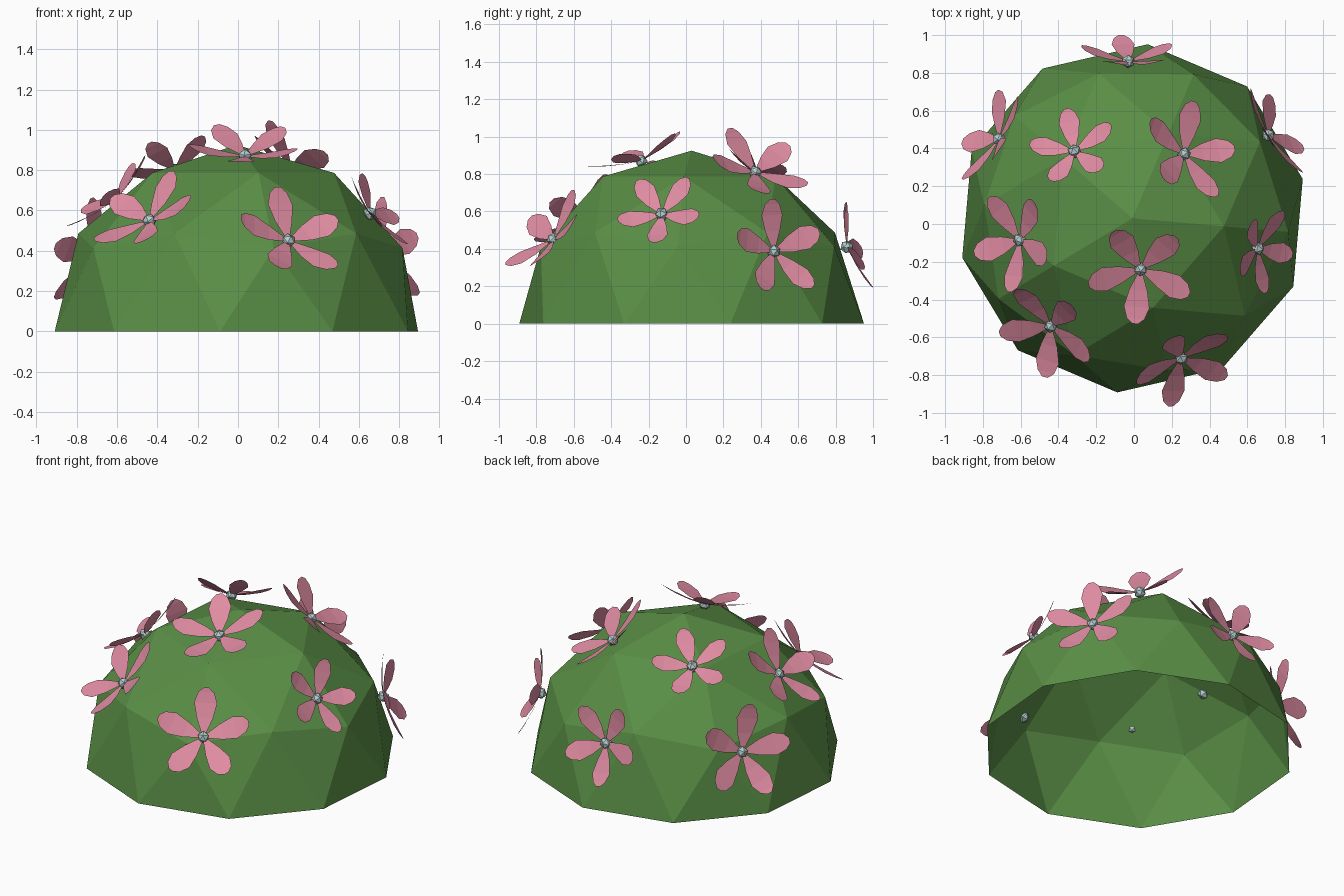
import bpy, bmesh, math
from mathutils import Vector, Matrix

if "Cube" in bpy.data.objects:
    bpy.data.objects.remove(bpy.data.objects["Cube"])


def material(name, rgb):
    m = bpy.data.materials.new(name)
    m.diffuse_color = (*rgb, 1)
    m.use_nodes = True
    m.node_tree.nodes["Principled BSDF"].inputs["Base Color"].default_value = m.diffuse_color
    return m


GREEN = material("leaf green", (0.10, 0.27, 0.06))
PINK = material("petal pink", (0.74, 0.26, 0.36))
PALE = material("pale blue grey", (0.45, 0.62, 0.61))


def add_object(name, bm, mats):
    me = bpy.data.meshes.new(name)
    bm.to_mesh(me)
    bm.free()
    for m in mats:
        me.materials.append(m)
    ob = bpy.data.objects.new(name, me)
    bpy.context.collection.objects.link(ob)
    return ob


# Bush: open upper half of a low-poly icosphere
bm = bmesh.new()
bmesh.ops.create_icosphere(bm, subdivisions=2, radius=0.925)
bmesh.ops.delete(bm, geom=[v for v in bm.verts if v.co.z < -0.01], context='VERTS')
bush = add_object("bush_dome", bm, [GREEN])
bush.location = (-0.008, 0.03, 0)
bush.rotation_euler.z = math.radians(-5)

# Petal outline: (distance from centre, half width, rise), in petal lengths
PETAL = [(0.06, 0.04, 0.01), (0.38, 0.165, 0.07), (0.68, 0.235, 0.15),
         (0.88, 0.165, 0.22), (0.97, 0.055, 0.26)]


def flower(name, centre, normal, first_petal, length):
    z = Vector(normal).normalized()
    p = Vector(first_petal)
    x = (p - z * p.dot(z)).normalized()
    y = z.cross(x)
    bm = bmesh.new()
    # five cupped petals
    for k in range(5):
        rot = Matrix.Rotation(k * math.tau / 5, 3, 'Z')
        rows = [[bm.verts.new(rot @ Vector((d, s * w, h)) * length) for s in (-1, 1)]
                for d, w, h in PETAL]
        for (a, b), (c, d) in zip(rows, rows[1:]):
            bm.faces.new((a, c, d, b))
    # faceted bud in the middle
    bud = bmesh.ops.create_icosphere(bm, subdivisions=1, radius=0.036)
    for f in {f for v in bud["verts"] for f in v.link_faces}:
        f.material_index = 1
    ob = add_object(name, bm, [PINK, PALE])
    ob.matrix_world = Matrix.Translation(centre) @ Matrix((x, y, z)).transposed().to_4x4()


# Flowers: centre, facing direction, first petal direction, petal length
FLOWERS = [
    ((-.03, .86, .41), (.03, .95, .30), (-.04, .14, -.22), .26),
    ((-.715, .45, .38), (-.80, .45, .35), (0, -.08, .28), .29),
    ((-.315, .385, .80), (-.22, .50, .83), (-.045, .225, -.05), .24),
    ((.265, .37, .81), (.55, .34, .76), (.055, .29, -.065), .29),
    ((.71, .47, .386), (.82, .50, .25), (.02, 0, .28), .28),
    ((.655, -.13, .585), (.78, -.20, .59), (.20, -.04, -.125), .24),
    ((.035, -.24, .87), (0, -.35, .94), (-.03, -.29, -.03), .29),
    ((-.605, -.085, .65), (-.67, -.05, .74), (0, -.295, -.03), .28),
    ((-.44, -.54, .55), (-.46, -.50, .73), (.14, .14, .26), .29),
    ((.25, -.71, .45), (.35, -.68, .62), (-.06, .12, .265), .29),
]
for i, args in enumerate(FLOWERS):
    flower(f"flower_{i + 1}", *args)
